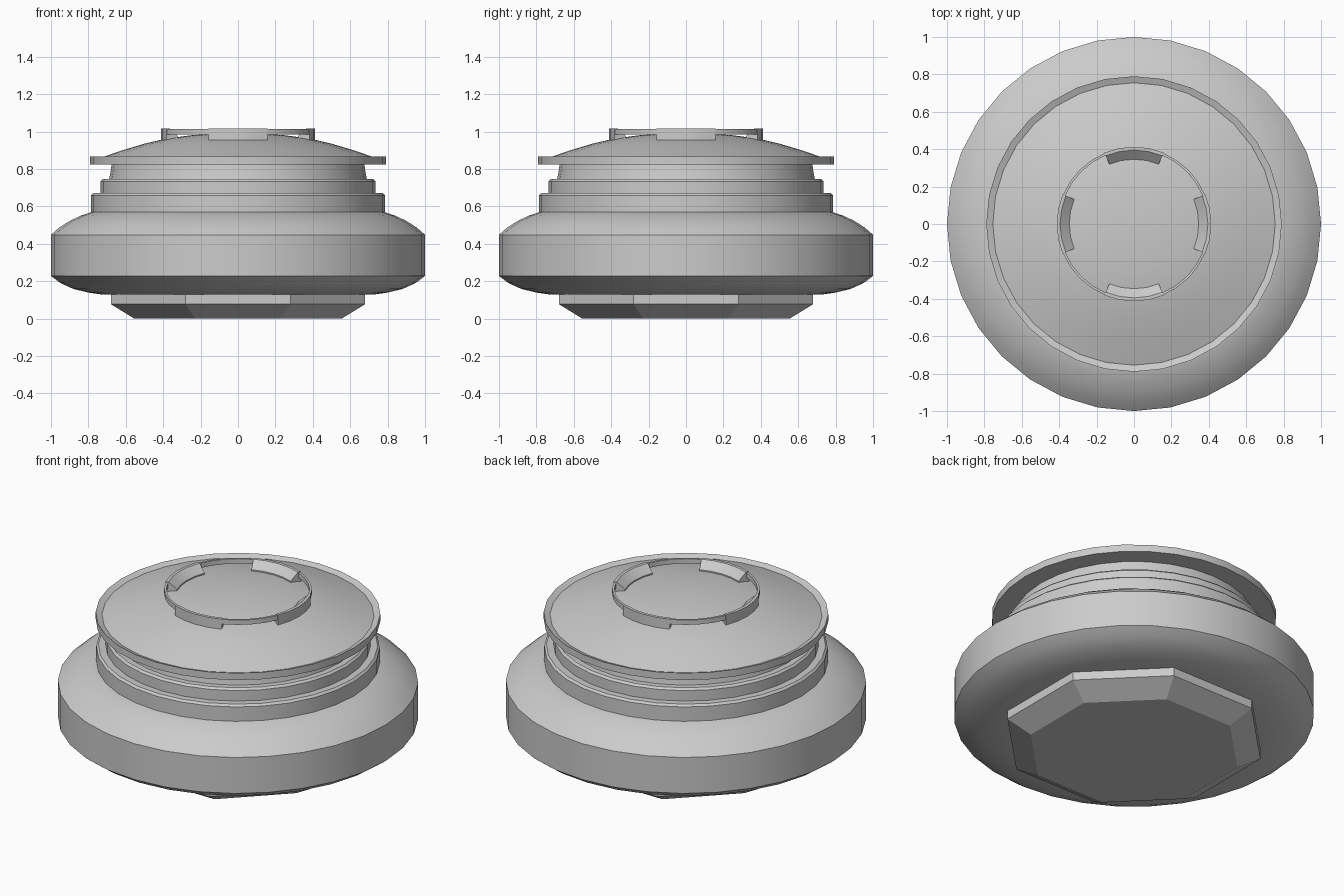
import bpy, bmesh
from math import pi, sin, cos, radians

if "Cube" in bpy.data.objects:
    bpy.data.objects.remove(bpy.data.objects["Cube"])


def finish(name, bm, smooth):
    bmesh.ops.remove_doubles(bm, verts=bm.verts, dist=1e-5)
    bmesh.ops.recalc_face_normals(bm, faces=bm.faces)
    me = bpy.data.meshes.new(name)
    bm.to_mesh(me)
    bm.free()
    ob = bpy.data.objects.new(name, me)
    bpy.context.collection.objects.link(ob)
    if smooth:
        bpy.ops.object.select_all(action='DESELECT')
        ob.select_set(True)
        bpy.context.view_layer.objects.active = ob
        bpy.ops.object.shade_smooth_by_angle(angle=radians(smooth))
    return ob


def lathe(name, profile, sides=32, start=0.0, sweep=2 * pi, closed=False, smooth=35):
    """Sweep an (r, z) profile about z; closed profiles make rings or arc blocks."""
    bm = bmesh.new()
    full = abs(sweep - 2 * pi) < 1e-6
    n = sides if full else sides + 1
    rings = []
    for i in range(n):
        a = start + sweep * i / sides
        rings.append([bm.verts.new((r * cos(a), r * sin(a), z)) for r, z in profile])
    m = len(profile)
    for i in range(sides):
        p, q = rings[i], rings[(i + 1) % n]
        for j in range(m if closed else m - 1):
            k = (j + 1) % m
            bm.faces.new((p[j], q[j], q[k], p[k]))
    if full and not closed:
        # cap the open ends of a solid of revolution
        bm.faces.new([r[0] for r in rings])
        bm.faces.new([r[-1] for r in rings])
    elif not full:
        bm.faces.new(rings[0])
        bm.faces.new(rings[-1])
    return finish(name, bm, smooth)


# octagonal foot with a chamfered underside
c = 1 / cos(pi / 8)
lathe("foot", [(0.555 * c, 0), (0.68 * c, 0.077), (0.68 * c, 0.135)],
      sides=8, start=pi / 8, smooth=0)

# wide rounded body
lathe("body", [(0.725, 0.128), (0.80, 0.139), (0.88, 0.158), (0.95, 0.19), (1.0, 0.228),
               (1.0, 0.448), (0.955, 0.487), (0.90, 0.522), (0.84, 0.55), (0.76, 0.578)])

# stepped collar rings
for name, r, z0, z1 in (("lower_collar", 0.787, 0.57, 0.67),
                        ("upper_collar", 0.735, 0.66, 0.746)):
    lathe(name, [(r, z0), (r, z1 - 0.012), (r - 0.012, z1)])

# tapered neck
lathe("neck", [(0.69, 0.74), (0.682, 0.78), (0.675, 0.83)])

# lid: flange with inward sloping lip, then a shallow dome
lathe("lid", [(0.66, 0.824), (0.79, 0.824), (0.79, 0.867), (0.755, 0.853), (0.62, 0.899),
              (0.50, 0.935), (0.38, 0.963), (0.25, 0.980), (0.12, 0.989), (0.02, 0.992)])

# thin hoop carried by four clips
lathe("top_hoop", [(0.41, 0.985), (0.41, 1.014), (0.397, 1.014), (0.397, 0.985)], closed=True)
for i in range(4):
    lathe("hoop_clip_%d" % (i + 1),
          [(0.413, 0.953), (0.413, 1.017), (0.395, 1.017), (0.346, 0.975), (0.346, 0.953)],
          sides=4, start=i * pi / 2 - pi / 8, sweep=pi / 4, closed=True)
